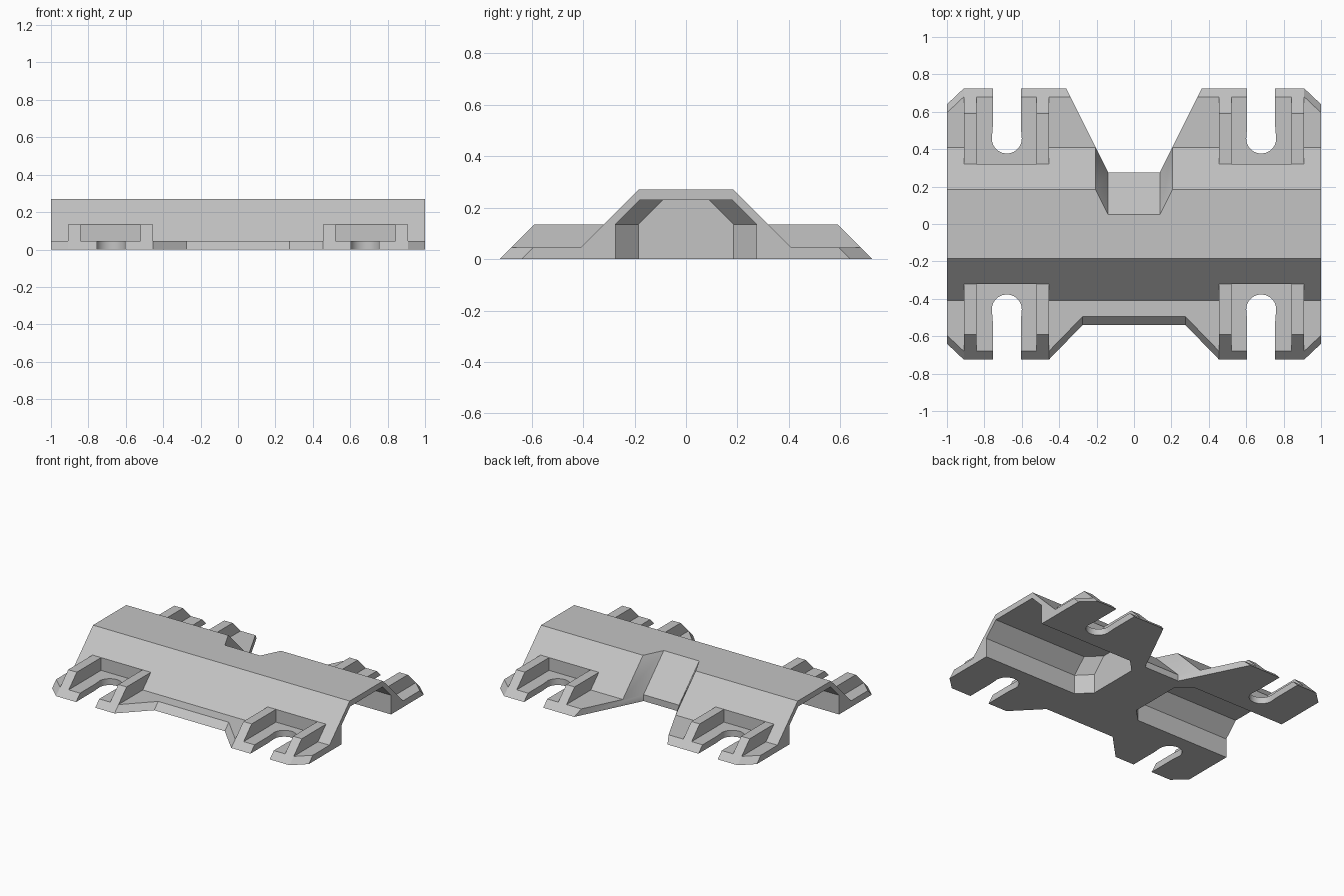
import bpy, bmesh, math

cube = bpy.data.objects.get("Cube")
if cube:
    bpy.data.objects.remove(cube, do_unlink=True)

grey = bpy.data.materials.new("plain_grey")
grey.use_nodes = True
colour = (0.55, 0.55, 0.55, 1)
grey.diffuse_color = colour
grey.node_tree.nodes["Principled BSDF"].inputs["Base Color"].default_value = colour


def loft(name, rings):
    """Closed solid through matching rings of 3D points."""
    bm = bmesh.new()
    loops = [[bm.verts.new(p) for p in ring] for ring in rings]
    bm.faces.new(loops[0])
    bm.faces.new(loops[-1])
    for a, b in zip(loops, loops[1:]):
        for i in range(len(a)):
            j = (i + 1) % len(a)
            bm.faces.new((a[i], a[j], b[j], b[i]))
    bmesh.ops.recalc_face_normals(bm, faces=bm.faces)
    mesh = bpy.data.meshes.new(name)
    bm.to_mesh(mesh)
    bm.free()
    mesh.materials.append(grey)
    obj = bpy.data.objects.new(name, mesh)
    bpy.context.scene.collection.objects.link(obj)
    return obj


def across(name, profile, x0, x1):
    """Extrude a (y, z) profile along x."""
    return loft(name, [[(x, y, z) for y, z in profile] for x in (x0, x1)])


def upward(name, outline, levels):
    """Stack an (x, y) outline at (z, y shift) levels."""
    return loft(name, [[(x, y + dy, z) for x, y in outline] for z, dy in levels])


def combine(target, tool, operation):
    tool.hide_render = True
    mod = target.modifiers.new(tool.name, 'BOOLEAN')
    mod.operation = operation
    mod.solver = 'EXACT'
    mod.object = tool
    bpy.context.view_layer.objects.active = target
    bpy.ops.object.modifier_apply(modifier=mod.name)
    bpy.data.objects.remove(tool, do_unlink=True)


# Base plate with the raised ridge
half = [(0.725, 0), (0.68, 0.045), (0.41, 0.045), (0.185, 0.27)]
body = across("bracket_body", half + [(-y, z) for y, z in reversed(half)], -1, 1)

# Four raised bosses
boss = [(0.715, 0.01), (0.59, 0.135), (0.25, 0.135), (0.25, 0.01)]
corners = [(sx, sy) for sx in (-1, 1) for sy in (-1, 1)]
for sx, sy in corners:
    combine(body, across("boss", [(y * sy, z) for y, z in boss],
                         sx * 0.455, sx * 0.91), 'UNION')

# Recesses, open slots and clipped corners
recess = [(0.32, 0.045), (0.9, 0.045), (0.9, 0.4), (0.32, 0.4)]
slot = [(0.605, 0.9), (0.605, 0.52)]
for i in range(21):
    a = math.radians(180 + 9 * i)
    slot.append((0.68 + 0.08 * math.cos(a), 0.457 + 0.08 * math.sin(a)))
slot += [(0.755, 0.52), (0.755, 0.9)]
clip = [(0.82, 0.81), (1.1, 0.5456), (1.1, 0.81)]
for sx, sy in corners:
    combine(body, across("recess", [(y * sy, z) for y, z in recess],
                         sx * 0.52, sx * 0.843), 'DIFFERENCE')
    combine(body, upward("slot", [(x * sx, y * sy) for x, y in slot],
                         [(-0.1, 0), (0.3, 0)]), 'DIFFERENCE')
    combine(body, upward("clip", [(x * sx, y * sy) for x, y in clip],
                         [(-0.05, 0.05 * sy), (0.1, -0.1 * sy)]), 'DIFFERENCE')

# Wide bevelled notch in the front edge
front = [(0.275, -0.54), (0.625, -0.9)]
front += [(-x, y) for x, y in reversed(front)]
combine(body, upward("front_notch", front, [(-0.05, -0.05), (0.1, 0.1)]), 'DIFFERENCE')

# Tapered notch in the back edge, leaning into the ridge
back = [(0.138, 0.275), (0.438, 0.875)]
back += [(-x, y) for x, y in reversed(back)]
combine(body, upward("back_notch", back,
                     [(-0.1, 0), (0.045, 0), (0.4, -0.355)]), 'DIFFERENCE')

# Two hollow pockets under the ridge, open at the ends
for sx in (-1, 1):
    rings = []
    for z, w in ((-0.1, 0.275), (0.135, 0.275), (0.23, 0.18)):
        side = [(1.1, w), (0.265, w), (0.175, w - 0.09)]
        plan = side + [(x, -y) for x, y in reversed(side)]
        rings.append([(sx * x, y, z) for x, y in plan])
    combine(body, loft("pocket", rings), 'DIFFERENCE')

# Shading: smooth slot ends, crisp edges elsewhere
bpy.ops.object.select_all(action='DESELECT')
body.select_set(True)
bpy.context.view_layer.objects.active = body
bpy.ops.object.shade_smooth_by_angle(angle=math.radians(25))
